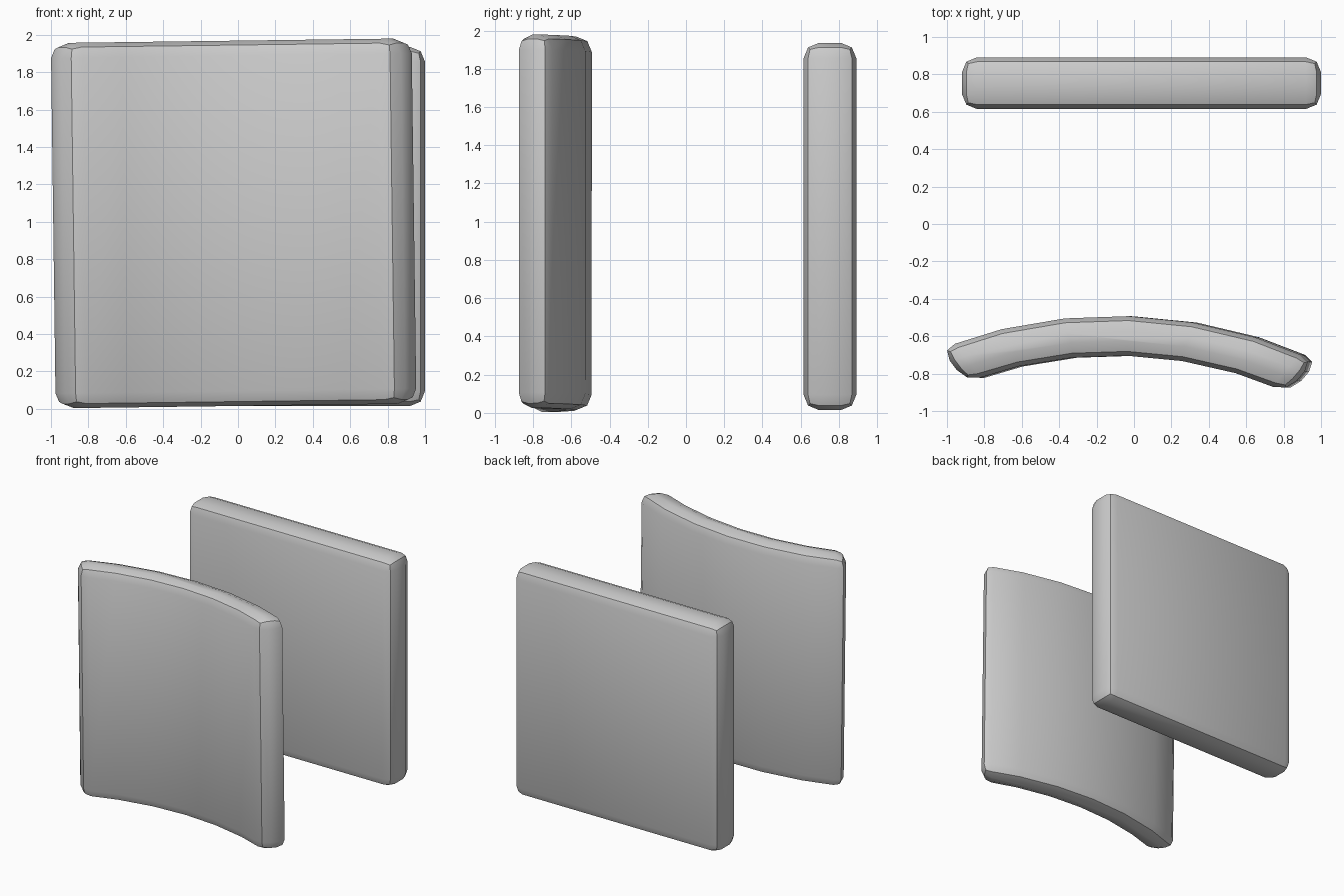
import bpy, bmesh, math

if "Cube" in bpy.data.objects:
    bpy.data.objects.remove(bpy.data.objects["Cube"])

BEVEL = 0.08


def extruded_panel(name, outline, height, location, rotation=(0, 0, 0)):
    """Extrude a plan outline, round its hard edges and place it."""
    bm = bmesh.new()
    base = bm.faces.new([bm.verts.new((x, y, -height / 2)) for x, y in outline])
    grown = bmesh.ops.extrude_face_region(bm, geom=[base])
    for v in grown["geom"]:
        if isinstance(v, bmesh.types.BMVert):
            v.co.z += height
    bmesh.ops.recalc_face_normals(bm, faces=bm.faces)
    hard = [e for e in bm.edges if e.calc_face_angle(0) > math.radians(30)]
    bmesh.ops.bevel(bm, geom=hard, offset=BEVEL, offset_type='OFFSET',
                    segments=2, profile=0.5, affect='EDGES', clamp_overlap=True)
    bmesh.ops.recalc_face_normals(bm, faces=bm.faces)
    mesh = bpy.data.meshes.new(name)
    bm.to_mesh(mesh)
    bm.free()
    obj = bpy.data.objects.new(name, mesh)
    bpy.context.collection.objects.link(obj)
    obj.location = location
    obj.rotation_euler = rotation
    bpy.ops.object.select_all(action='DESELECT')
    obj.select_set(True)
    bpy.context.view_layer.objects.active = obj
    bpy.ops.object.shade_smooth_by_angle(angle=math.radians(30))
    return obj


def arc(half_width, half_angle, apex_y, steps=6):
    """Points of a shallow arch, left to right."""
    radius = half_width / math.sin(half_angle)
    angles = [half_angle * (2 * i / steps - 1) for i in range(steps + 1)]
    return [(radius * math.sin(a), apex_y - radius * (1 - math.cos(a))) for a in angles]


# Flat cushion at the back
w, d = 0.96, 0.138
extruded_panel("flat_cushion", [(-w, -d), (w, -d), (w, d), (-w, d)],
               1.92, (0.04, 0.753, 0.975))

# Bowed cushion at the front, slightly turned and rolled
inner = arc(0.86, math.radians(22), -0.105)
outer = arc(1.0, math.radians(23), 0.107)
extruded_panel("curved_cushion", inner + outer[::-1], 1.953, (-0.02, -0.6, 0.9915),
               (0, math.radians(-0.75), math.radians(-1.8)))
